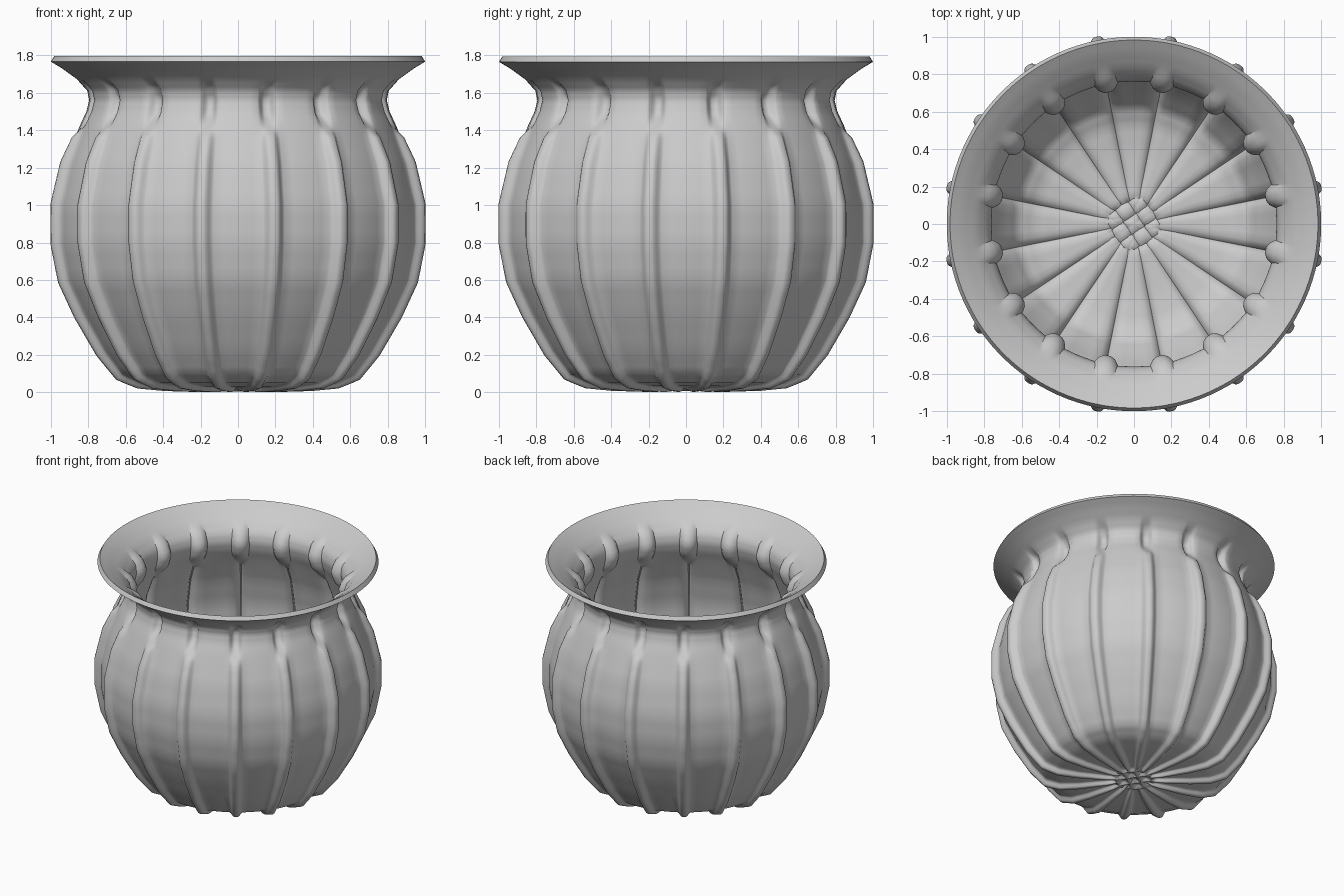
import bpy, bmesh, math

if "Cube" in bpy.data.objects:
    bpy.data.objects.remove(bpy.data.objects["Cube"])

RIBS = 16
HALF = math.pi / RIBS          # half the angle between two ribs

# panel profile: radius, height, rib height (negative = dimple)
PROFILE = [(.02, .025, 0), (.06, .025, 0), (.10, .025, 0), (.14, .025, .02),
           (.20, .025, .024), (.40, .032, .025), (.54, .05, .03), (.64, .095, .035),
           (.735, .22, .042), (.85, .42, .045), (.935, .60, .045), (.975, .80, .045),
           (.975, 1.0, .045), (.925, 1.22, .042), (.875, 1.35, .03), (.847, 1.42, -.005),
           (.81, 1.50, -.04), (.795, 1.56, -.045), (.805, 1.61, -.025), (.86, 1.672, 0),
           (.94, 1.73, 0), (1.0, 1.766, 0)]


def refine(points, n):
    out = []
    for a, b in zip(points, points[1:]):
        out += [[p + (q - p) * k / n for p, q in zip(a, b)] for k in range(n)]
    return out + [list(points[-1])]


def bump(t):
    s = max(0, min(1, (1 - abs(t)) * 1.3))
    return s * s * (3 - 2 * s)


def lattice(x, y):
    # small crossing ridges where the ribs meet under the base
    c, s = math.cos(math.radians(33.75)), math.sin(math.radians(33.75))
    u, v = x * c + y * s, y * c - x * s
    wave = lambda q: (0.5 - 0.5 * math.cos(2 * math.pi * q / .08)) ** 2
    return .02 * max(wave(u), wave(v))


# angular samples: dense across each rib, sparse across each panel
RIB_T = [k / 5 for k in range(-5, 6)]
PANEL_T = [.2, .4, .6, .8]

rings = refine(PROFILE, 3)
bm = bmesh.new()
rows = []
for i, (r, z, amp) in enumerate(rings):
    a, b = rings[max(i - 1, 0)], rings[min(i + 1, len(rings) - 1)]
    dr, dz = b[0] - a[0], b[1] - a[1]
    length = math.hypot(dr, dz)
    nr, nz = dz / length, -dr / length
    w = min((.024 + .036 * r) / r, .6 * HALF)
    row = []
    for k in range(RIBS):
        centre = (2 * k + 1) * HALF
        samples = [(centre + t * w, bump(t)) for t in RIB_T]
        samples += [(centre + w + (2 * HALF - 2 * w) * t, 0) for t in PANEL_T]
        for ang, h in samples:
            d = amp * h
            if r < .15:
                d = max(d, lattice(r * math.cos(ang), r * math.sin(ang)) * min(1, (.15 - r) / .02))
            rr = r + nr * d
            row.append(bm.verts.new((rr * math.cos(ang), rr * math.sin(ang), z + nz * d)))
    rows.append(row)

n = len(rows[0])
for lo, hi in zip(rows, rows[1:]):
    for j in range(n):
        m = (j + 1) % n
        bm.faces.new((lo[j], lo[m], hi[m], hi[j]))
pole = bm.verts.new((0, 0, .025))
for j in range(n):
    bm.faces.new((pole, rows[0][(j + 1) % n], rows[0][j]))

mesh = bpy.data.meshes.new("ribbed_pot")
bm.to_mesh(mesh)
bm.free()
pot = bpy.data.objects.new("ribbed_pot", mesh)
bpy.context.collection.objects.link(pot)

# wall thickness, inwards
wall = pot.modifiers.new("wall", 'SOLIDIFY')
wall.thickness = .034
wall.offset = -1

bpy.context.view_layer.objects.active = pot
pot.select_set(True)
bpy.ops.object.modifier_apply(modifier="wall")
bpy.ops.object.shade_smooth_by_angle(angle=math.radians(50))
